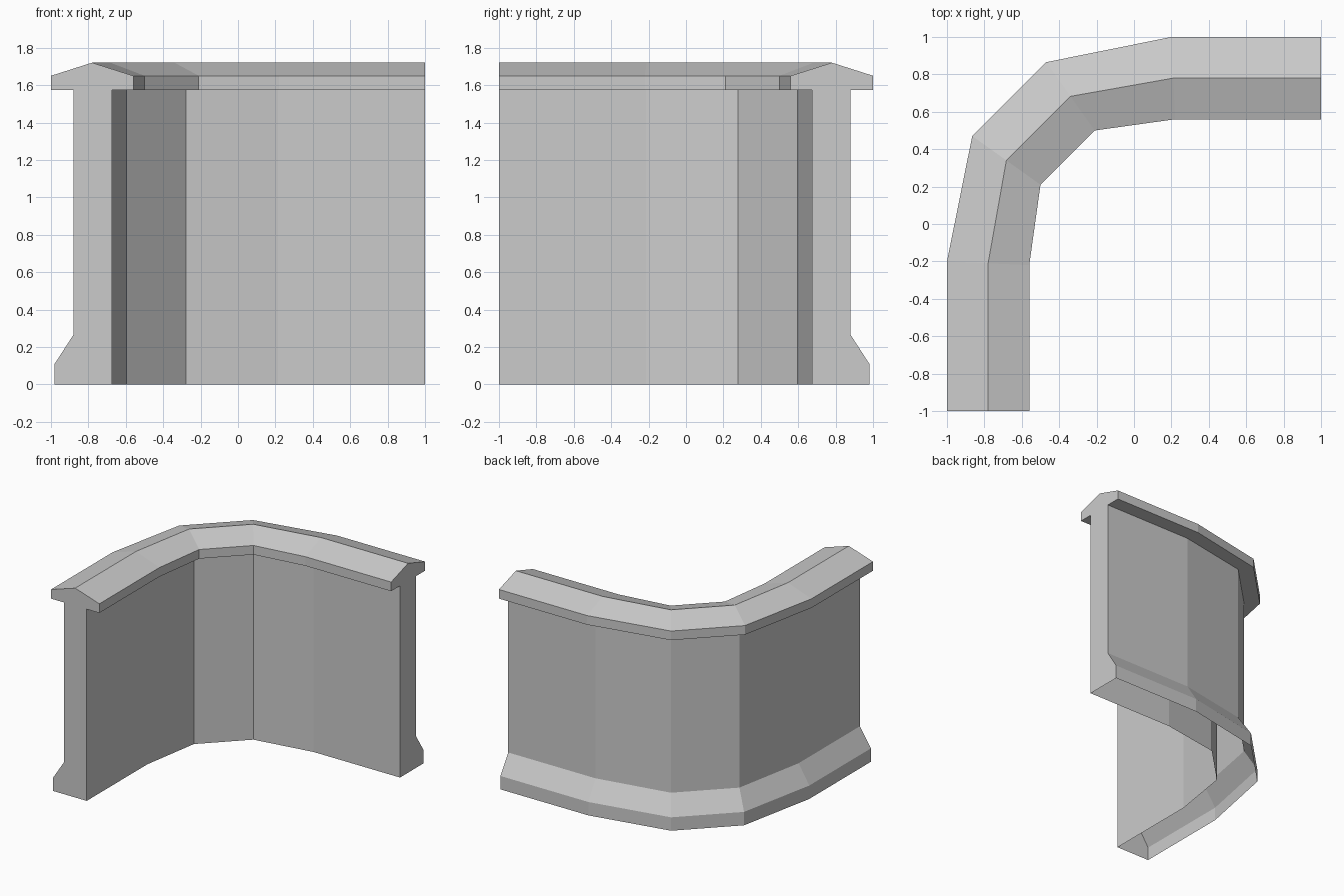
import bpy
import bmesh
from mathutils import Vector

cube = bpy.data.objects.get("Cube")
if cube:
    bpy.data.objects.remove(cube, do_unlink=True)

stone = bpy.data.materials.new("grey stone")
stone.use_nodes = True
stone.diffuse_color = (0.6, 0.6, 0.6, 1)
stone.node_tree.nodes["Principled BSDF"].inputs["Base Color"].default_value = (0.6, 0.6, 0.6, 1)

# Half of the plan: outer and inner edge of the coping at each bend
WIDTH = 0.44
outer_half = [(-1, -1), (-1, -0.2), (-0.865, 0.47)]
inner_half = [(-0.56, -1), (-0.56, -0.22), (-0.5, 0.21)]


def mirrored(half):
    """Complete the plan by reflecting it across the corner's diagonal."""
    return [Vector(p) for p in half + [(-y, -x) for x, y in reversed(half)]]


stations = list(zip(mirrored(outer_half), mirrored(inner_half)))

# Wall section: distance in from the outer edge, height; the underside is open
section = [(0.02, 0), (0.02, 0.11), (0.12, 0.265), (0.12, 1.575),
           (0, 1.575), (0, 1.65), (0.22, 1.72), (WIDTH, 1.65),
           (WIDTH, 1.575), (0.325, 1.575), (0.325, 0)]

bm = bmesh.new()
rings = []
for outer, inner in stations:
    ring = []
    for depth, height in section:
        p = outer.lerp(inner, depth / WIDTH)
        ring.append(bm.verts.new((p.x, p.y, height)))
    rings.append(ring)

# Sides swept along the bend
for a, b in zip(rings, rings[1:]):
    for i in range(len(section) - 1):
        bm.faces.new((a[i], a[i + 1], b[i + 1], b[i]))

# Closed ends
bm.faces.new(list(reversed(rings[0])))
bm.faces.new(rings[-1])
bmesh.ops.recalc_face_normals(bm, faces=bm.faces[:])

# Make sure the sloped coping faces upward
coping = max(bm.faces, key=lambda f: f.calc_center_median().z)
if coping.normal.z < 0:
    bmesh.ops.reverse_faces(bm, faces=bm.faces[:])

mesh = bpy.data.meshes.new("curved_parapet_wall")
bm.to_mesh(mesh)
bm.free()
mesh.materials.append(stone)
wall = bpy.data.objects.new("curved_parapet_wall", mesh)
bpy.context.collection.objects.link(wall)
